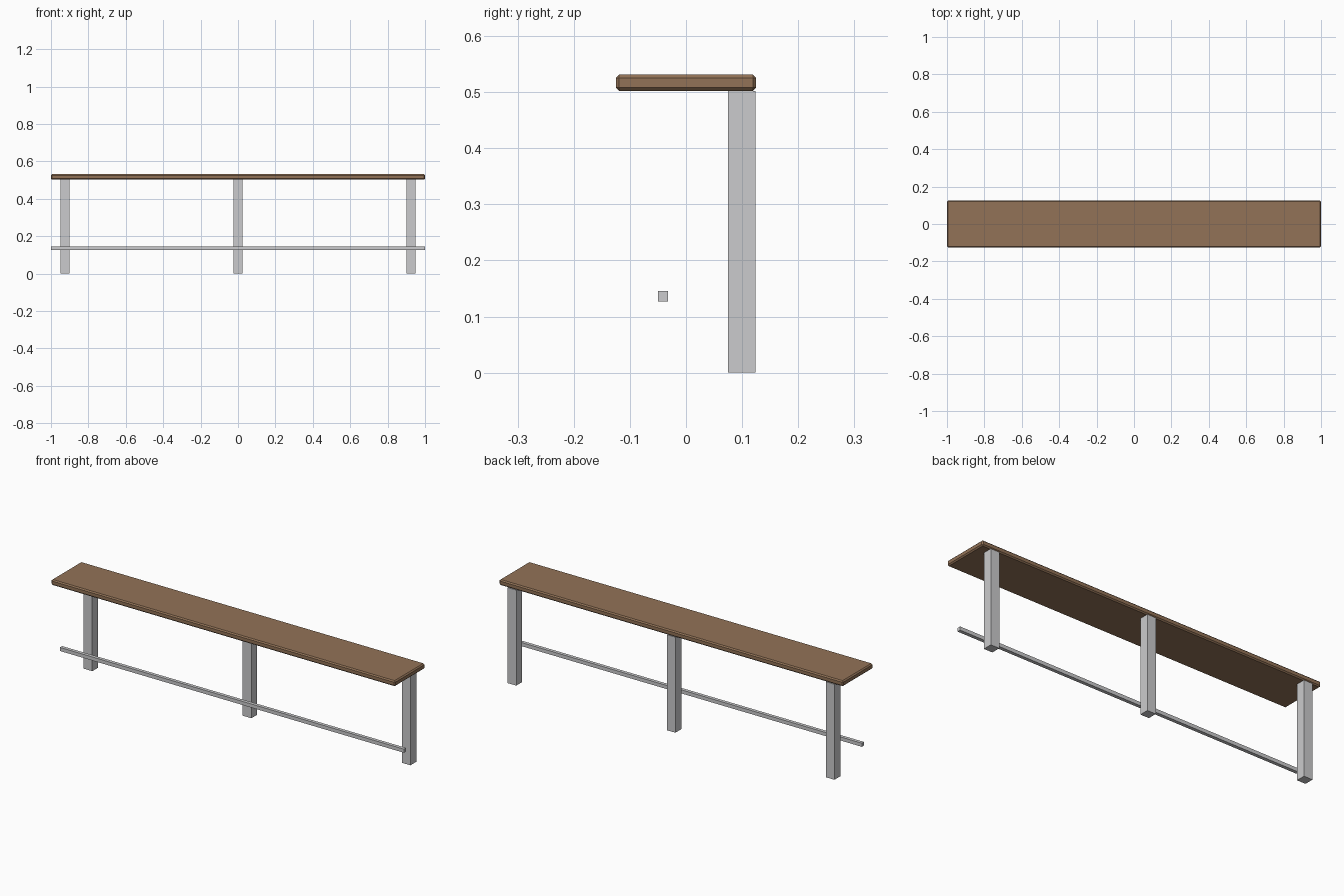
import bpy

if "Cube" in bpy.data.objects:
    bpy.data.objects.remove(bpy.data.objects["Cube"])


def material(name, rgb):
    mat = bpy.data.materials.new(name)
    mat.diffuse_color = (*rgb, 1.0)
    mat.use_nodes = True
    mat.node_tree.nodes["Principled BSDF"].inputs["Base Color"].default_value = mat.diffuse_color
    return mat


def box(name, lo, hi, mat, bevel=0.0):
    """Box between two corners, optionally chamfered."""
    size = [b - a for a, b in zip(lo, hi)]
    centre = [(a + b) / 2 for a, b in zip(lo, hi)]
    bpy.ops.mesh.primitive_cube_add(size=1, location=centre)
    obj = bpy.context.object
    obj.name = name
    obj.scale = size
    bpy.ops.object.transform_apply(location=False, rotation=False, scale=True)
    obj.data.materials.append(mat)
    if bevel:
        mod = obj.modifiers.new("chamfer", "BEVEL")
        mod.width = bevel
        mod.segments = 1
    return obj


wood = material("brown wood", (0.29, 0.17, 0.095))
metal = material("grey metal", (0.60, 0.60, 0.61))

# Chamfered seat plank
box("seat", (-1, -0.125, 0.502), (1, 0.125, 0.531), wood, bevel=0.006)

# Three square posts along the back edge
for label, x in (("left", -0.925), ("middle", 0.0), ("right", 0.925)):
    box(f"{label}_leg", (x - 0.025, 0.075, 0), (x + 0.025, 0.124, 0.502), metal)

# Long thin rail in front of the posts
box("foot_rail", (-1, -0.05, 0.127), (1, -0.032, 0.146), metal)
